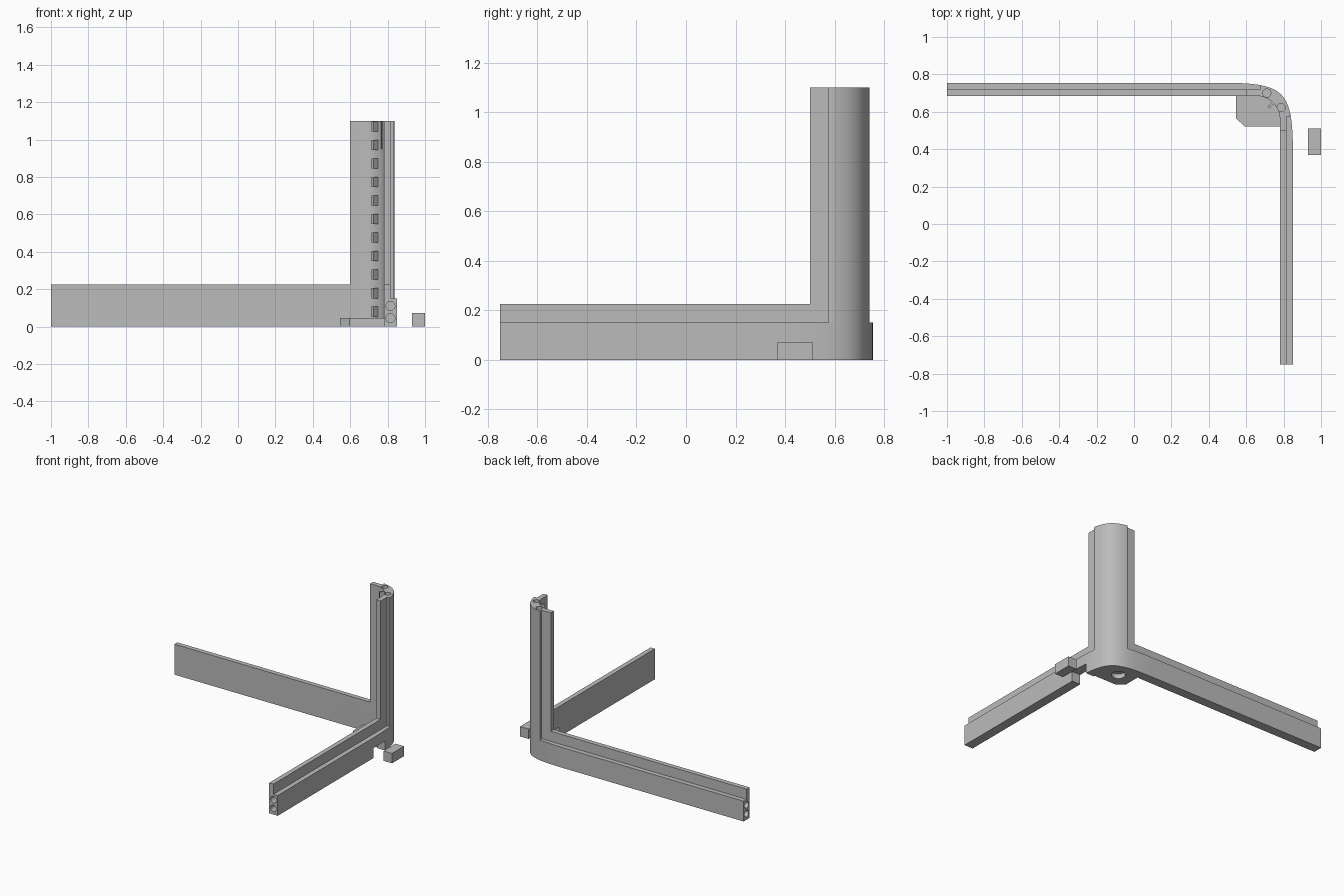
import bpy
import bmesh
from math import cos, sin, pi, radians
from mathutils import Vector, Matrix
from mathutils.geometry import interpolate_bezier

cube = bpy.data.objects.get("Cube")
if cube:
    bpy.data.objects.remove(cube, do_unlink=True)

grey = bpy.data.materials.new("plain grey")
grey.use_nodes = True
grey.diffuse_color = (0.5, 0.5, 0.5, 1)
grey.node_tree.nodes["Principled BSDF"].inputs["Base Color"].default_value = (0.5, 0.5, 0.5, 1)


def finish(name, bm):
    bmesh.ops.recalc_face_normals(bm, faces=bm.faces)
    mesh = bpy.data.meshes.new(name)
    bm.to_mesh(mesh)
    bm.free()
    mesh.materials.append(grey)
    obj = bpy.data.objects.new(name, mesh)
    bpy.context.collection.objects.link(obj)
    return obj


def prism(name, outline, low, high):
    """Extrude a plan outline from low to high."""
    bm = bmesh.new()
    face = bm.faces.new([bm.verts.new((x, y, low)) for x, y in outline])
    top = bmesh.ops.extrude_face_region(bm, geom=[face])["geom"]
    verts = [v for v in top if isinstance(v, bmesh.types.BMVert)]
    bmesh.ops.translate(bm, verts=verts, vec=(0, 0, high - low))
    return finish(name, bm)


def box(name, x0, x1, y0, y1, z0, z1):
    return prism(name, [(x0, y0), (x1, y0), (x1, y1), (x0, y1)], z0, z1)


def rod(name, centre, radius, length, axis):
    bm = bmesh.new()
    turn = Vector((0, 0, 1)).rotation_difference(Vector(axis)).to_matrix().to_4x4()
    bmesh.ops.create_cone(bm, cap_ends=True, segments=24, radius1=radius, radius2=radius,
                          depth=length, matrix=Matrix.Translation(centre) @ turn)
    return finish(name, bm)


def select(obj):
    bpy.ops.object.select_all(action="DESELECT")
    obj.select_set(True)
    bpy.context.view_layer.objects.active = obj


def cut(obj, cutter):
    cutter.hide_render = True
    mod = obj.modifiers.new("cut", "BOOLEAN")
    mod.operation = "DIFFERENCE"
    mod.solver = "EXACT"
    mod.object = cutter
    select(obj)
    bpy.ops.object.modifier_apply(modifier=mod.name)
    bpy.data.objects.remove(cutter, do_unlink=True)


# Shared plan curves: outer sweep and inner fillet of the corner
sweep = [(p.x, p.y) for p in interpolate_bezier(
    Vector((0.45, 0.755, 0)), Vector((0.815, 0.755, 0)),
    Vector((0.85, 0.72, 0)), Vector((0.85, 0.355, 0)), 48)]
fillet = [(0.655 + 0.125 * cos(i * pi / 32), 0.56 + 0.125 * sin(i * pi / 32))
          for i in range(17)]

# Base rail: two arms joined by the rounded corner
base = prism("base_rail", [(-1, 0.685), (-1, 0.755)] + sweep
             + [(0.85, -0.75), (0.78, -0.75)] + fillet, 0, 0.15)

# Raised inner lips on both arms
box("back_lip", -1, 0.6, 0.685, 0.72, 0.15, 0.225)
box("side_lip", 0.78, 0.815, -0.75, 0.5, 0.15, 0.225)

# Corner post with a thin flange on each side
shell = [p for p in sweep if p[0] > 0.68 and p[1] > 0.58]
post = prism("corner_post", [(0.6, 0.685), (0.6, 0.72), (0.675, 0.72), (0.675, 0.738)]
             + shell + [(0.833, 0.575), (0.815, 0.575), (0.815, 0.5), (0.78, 0.5)]
             + fillet, 0.15, 1.1)

# Foot plate inside the corner
plate = prism("foot_plate", [(0.545, 0.685), (0.545, 0.565), (0.595, 0.52), (0.78, 0.52)]
              + fillet, 0, 0.045)

# Loose plug and the matching gap in the side arm
box("loose_plug", 0.93, 1, 0.37, 0.51, 0, 0.073)
cut(base, box("gap_cutter", 0.7, 0.9, 0.37, 0.51, -0.1, 0.073))

# Dowel holes in the arm ends and the post top
for z in (0.045, 0.11):
    cut(base, rod("hole_cutter", (-1, 0.72, z), 0.024, 0.3, (1, 0, 0)))
    cut(base, rod("hole_cutter", (0.815, -0.75, z), 0.024, 0.3, (0, 1, 0)))
for x, y in ((0.71, 0.70), (0.787, 0.623)):
    cut(post, rod("hole_cutter", (x, y, 1.1), 0.022, 0.3, (0, 0, 1)))

# Round recess under the foot plate
cut(plate, rod("recess_cutter", (0.665, 0.63, 0), 0.047, 0.07, (0, 0, 1)))

# Row of small teeth up the inner corner
bm = bmesh.new()
for i in range(11):
    place = (Matrix.Translation((0.733, 0.637, 0.08 + i * 0.099))
             @ Matrix.Rotation(radians(45), 4, "Z") @ Matrix.Diagonal((0.04, 0.014, 0.055, 1)))
    bmesh.ops.create_cube(bm, size=1, matrix=place)
finish("corner_teeth", bm)

for obj in (base, post, plate):
    select(obj)
    bpy.ops.object.shade_smooth_by_angle(angle=radians(30))
